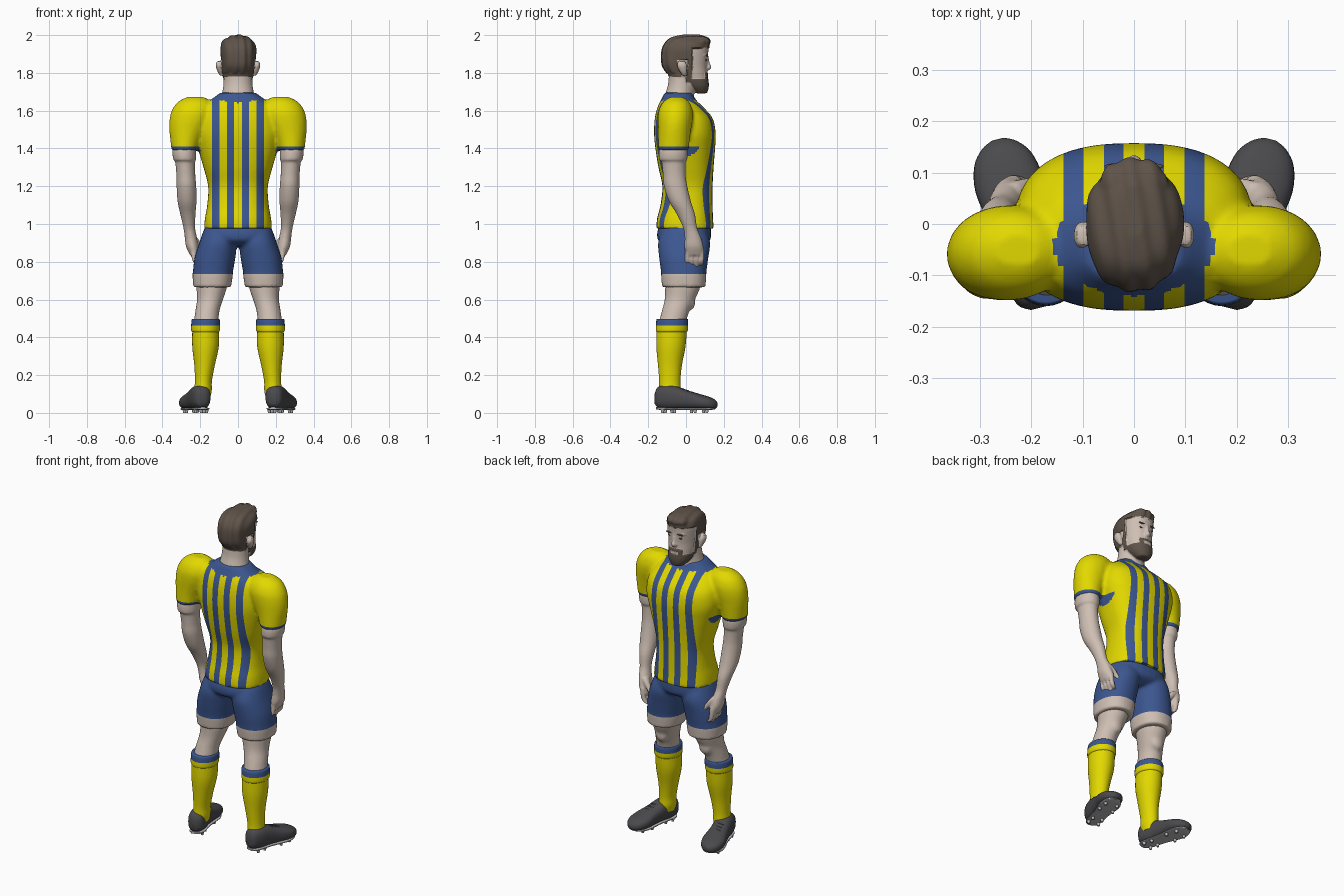
import bpy, bmesh, math
from mathutils import Vector, Matrix

COLOURS = {"yellow": (0.76, 0.69, 0.0), "blue": (0.045, 0.095, 0.28), "skin": (0.62, 0.52, 0.45),
           "hair_brown": (0.115, 0.088, 0.068), "boot_grey": (0.068, 0.068, 0.075), "sole_grey": (0.5, 0.5, 0.5)}
MATS = {}
for name, rgb in COLOURS.items():
    MATS[name] = bpy.data.materials.new(name)
    MATS[name].diffuse_color = (*rgb, 1)


def spline(rows, steps=4):
    """Catmull-Rom interpolation through rows of numbers."""
    out = []
    for i in range(len(rows) - 1):
        p = [rows[max(i - 1, 0)], rows[i], rows[i + 1], rows[min(i + 2, len(rows) - 1)]]
        for k in range(steps):
            t = k / steps
            out.append([0.5 * (2 * b + (c - a) * t + (2 * a - 5 * b + 4 * c - d) * t * t
                               + (3 * b - a - 3 * c + d) * t ** 3) for a, b, c, d in zip(*p)])
    return out + [list(rows[-1])]


def loft(bm, rows, side=1, power=2.0, n=32, matrix=Matrix()):
    """Closed tube from rows of (z, centre x, centre y, radius x, radius y)."""
    rings = []
    for z, cx, cy, rx, ry in spline(rows):
        ring = []
        for k in range(n):
            c, s = math.cos(math.tau * k / n), math.sin(math.tau * k / n)
            x = cx + rx * math.copysign(abs(c) ** (2 / power), c)
            y = cy + ry * math.copysign(abs(s) ** (2 / power), s)
            ring.append(bm.verts.new(matrix @ Vector((x * side, y, z))))
        rings.append(ring)
    faces = [bm.faces.new((a[k], a[(k + 1) % n], b[(k + 1) % n], b[k]))
             for a, b in zip(rings, rings[1:]) for k in range(n)]
    faces += [bm.faces.new(rings[0]), bm.faces.new(rings[-1])]
    bmesh.ops.recalc_face_normals(bm, faces=faces)


def blob(bm, centre, radii):
    m = Matrix.Translation(centre) @ Matrix.Diagonal((*radii, 1))
    bmesh.ops.create_uvsphere(bm, u_segments=16, v_segments=10, radius=1, matrix=m)


def finish(name, bm, mats, rule=None, voxel=0, cuts=(), shape=None, angle=50):
    """Make an object, optionally fuse its parts, cut colour edges and colour by rule."""
    me = bpy.data.meshes.new(name)
    bm.to_mesh(me)
    bm.free()
    ob = bpy.data.objects.new(name, me)
    bpy.context.collection.objects.link(ob)
    if voxel:
        r = ob.modifiers.new("fuse", 'REMESH')
        r.mode, r.voxel_size = 'VOXEL', voxel
        s = ob.modifiers.new("soften", 'SMOOTH')
        s.factor, s.iterations = 0.5, 3
        fused = bpy.data.meshes.new_from_object(ob.evaluated_get(bpy.context.evaluated_depsgraph_get()))
        ob.modifiers.clear()
        ob.data = me = fused
        me.name = name
    me.materials.clear()
    for m in mats:
        me.materials.append(MATS[m])
    bm = bmesh.new()
    bm.from_mesh(me)
    for axis, value in cuts:
        no = Vector((axis == 'x', axis == 'y', axis == 'z'))
        bmesh.ops.bisect_plane(bm, geom=bm.verts[:] + bm.edges[:] + bm.faces[:],
                               plane_co=no * value, plane_no=no)
    if rule:
        for f in bm.faces:
            f.material_index = rule(f.calc_center_median())
    if shape:
        bm.normal_update()
        moves = [(v, v.normal * shape(v.co)) for v in bm.verts]
        for v, d in moves:
            v.co += d
    bm.to_mesh(me)
    bm.free()
    bpy.ops.object.select_all(action='DESELECT')
    ob.select_set(True)
    bpy.context.view_layer.objects.active = ob
    bpy.ops.object.shade_smooth_by_angle(angle=math.radians(angle))
    return ob


# Shirt: torso and puffed sleeves fused, striped by x
bm = bmesh.new()
loft(bm, [(.975, 0, -.005, .18, .152), (1.03, 0, -.005, .175, .148), (1.1, 0, .003, .163, .138),
          (1.2, 0, .008, .158, .133), (1.3, 0, 0, .183, .146), (1.4, 0, -.004, .212, .158),
          (1.48, 0, -.006, .232, .163), (1.56, 0, -.012, .225, .153), (1.62, 0, -.03, .195, .12),
          (1.66, 0, -.04, .14, .09), (1.695, 0, -.04, .095, .075)], power=2.5, n=48)
for side in (1, -1):
    loft(bm, [(1.672, .225, -.05, .045, .035), (1.645, .23, -.052, .09, .07), (1.6, .238, -.055, .113, .09),
              (1.55, .25, -.057, .113, .092), (1.5, .265, -.06, .099, .087), (1.45, .277, -.063, .082, .083),
              (1.388, .284, -.067, .068, .08)], side)


def shirt_rule(c):
    x = abs(c.x)
    cuff = x > .2 and c.z < 1.41
    collar = c.z > 1.6 and (x / .155) ** 2 + ((c.y + .04) / .1) ** 2 < 1
    stripe = .02 < x < .058 or .098 < x < .137
    return 1 if cuff or collar or stripe else 0


finish("shirt", bm, ["yellow", "blue"], shirt_rule, .011,
       [('x', s * v) for s in (1, -1) for v in (.02, .058, .098, .137)] + [('z', 1.41)])

# Shorts: pelvis and two legs, with a skin-toned hem
bm = bmesh.new()
loft(bm, [(1.0, 0, -.005, .168, .135), (.95, 0, -.01, .185, .143), (.91, 0, -.01, .17, .135),
          (.885, 0, -.01, .1, .09)], power=2.4)
for side in (1, -1):
    loft(bm, [(.96, .095, -.01, .09, .12), (.9, .105, -.01, .1, .138), (.82, .122, -.012, .108, .13),
              (.745, .133, -.012, .106, .12), (.73, .134, -.012, .107, .12),
              (.665, .137, -.012, .1, .115)], side, 2.2)
finish("shorts", bm, ["blue", "skin"], lambda c: int(c.z < .735), .01, [('z', .735)])

# Bare knees
bm = bmesh.new()
for side in (1, -1):
    loft(bm, [(.72, .137, -.012, .085, .098), (.66, .14, -.018, .08, .092), (.6, .148, -.033, .069, .08),
              (.54, .162, -.055, .064, .073), (.47, .17, -.075, .065, .072)], side)
    blob(bm, (.148 * side, .025, .59), (.04, .025, .045))
finish("knees", bm, ["skin"], voxel=.01)

# Socks: turned-over cuff with a blue top band
bm = bmesh.new()
for side in (1, -1):
    loft(bm, [(.435, .172, -.076, .07, .08), (.35, .172, -.08, .07, .077), (.25, .177, -.085, .054, .063),
              (.17, .183, -.086, .045, .056), (.12, .185, -.086, .046, .057), (.08, .187, -.086, .04, .05)], side)
    loft(bm, [(.498, .171, -.073, .069, .078), (.49, .171, -.073, .075, .084), (.44, .172, -.075, .076, .085),
              (.428, .172, -.076, .07, .08)], side)
finish("socks", bm, ["yellow", "blue"], lambda c: int(c.z > .462), cuts=[('z', .462)])

# Arms: rolled hem, elbow, forearm, palm, fingers and thumb
bm = bmesh.new()
for side in (1, -1):
    loft(bm, [(1.44, .28, -.065, .055, .065), (1.385, .284, -.067, .063, .076), (1.34, .282, -.068, .06, .074),
              (1.33, .28, -.066, .053, .064), (1.26, .276, -.062, .05, .06), (1.2, .273, -.055, .052, .062),
              (1.12, .27, -.032, .05, .058), (1.05, .265, 0, .04, .048), (.98, .258, .022, .031, .037),
              (.93, .25, .036, .032, .043), (.88, .242, .042, .033, .05), (.835, .23, .045, .024, .048)], side)
    for i, tip in enumerate((.785, .767, .762, .78)):
        y = .006 + i * .026
        loft(bm, [(.87, .236, y, .014, .0125), (.825, .232, y, .015, .0125), (.795, .222, y - .002, .014, .012),
                  (tip, .205, y - .004, .009, .008)], side, n=12)
    loft(bm, [(.93, .237, .06, .02, .022), (.9, .215, .07, .019, .019), (.865, .19, .078, .014, .014),
              (.835, .177, .08, .009, .01)], side, n=12)
finish("arms", bm, ["skin"], voxel=.0065)

# Head: skull, neck, nose, ears and swept-up quiff, with hair and beard by region
bm = bmesh.new()
loft(bm, [(1.695, 0, .075, .035, .035), (1.73, 0, .052, .062, .066), (1.78, 0, .018, .077, .097),
          (1.83, 0, -.004, .085, .116), (1.88, 0, -.006, .09, .122), (1.93, 0, -.002, .092, .121),
          (1.965, 0, .008, .08, .11), (1.985, 0, .015, .055, .09), (1.997, 0, .025, .02, .05)], power=2.2, n=40)
loft(bm, [(1.65, 0, -.035, .1, .08), (1.69, 0, -.033, .085, .076), (1.74, 0, -.025, .077, .07),
          (1.8, 0, -.02, .075, .07)])
loft(bm, [(1.885, 0, .108, .01, .012), (1.85, 0, .112, .012, .015), (1.828, 0, .114, .018, .021),
          (1.815, 0, .108, .016, .015)], n=16)
blob(bm, (0, .075, 1.965), (.068, .052, .028))
blob(bm, (0, .098, 1.775), (.026, .018, .009))
blob(bm, (0, .092, 1.893), (.062, .026, .01))
for side in (1, -1):
    loft(bm, [(1.862, .1, -.022, .012, .018), (1.84, .102, -.022, .016, .027), (1.81, .096, -.015, .014, .02),
              (1.785, .088, -.008, .008, .01)], side, n=16)


def is_hair(c):
    x, y, z = abs(c.x), c.y, c.z
    if x > .086 and 1.775 < z < 1.868 and -.055 < y < .012:
        return False
    scalp = z > 1.932 - .1 * max(0, x - .05) or (y < .03 and z > 1.865) or (y < -.025 and z > 1.785 - .1 * (y + .1))
    sideburn = 0 < y < .032 and z > 1.75
    mouth = x < .024 and 1.767 < z < 1.782
    beard = y > .03 + (1.74 - z) * .6 and (z < 1.767 or (x < .045 and z < 1.8)) and z < 1.8
    return scalp or sideburn or (beard and not mouth)


def hair_relief(c):
    if not is_hair(c):
        return 0
    return .003 + (.0025 * math.sin(150 * c.x + 25 * c.y) if c.z > 1.8 else 0)


finish("head", bm, ["skin", "hair_brown"], lambda c: int(is_hair(c)), .0055, shape=hair_relief, angle=30)

# Eyes and eyebrows
bm = bmesh.new()
for side in (1, -1):
    blob(bm, (.034 * side, .105, 1.868), (.013, .005, .005))
    blob(bm, (.036 * side, .112, 1.892), (.022, .006, .005))
finish("eyes_and_brows", bm, ["hair_brown"])

# Boots, built along their length and turned outward
boots, soles, laces = bmesh.new(), bmesh.new(), bmesh.new()
for side in (1, -1):
    turn = Matrix.Translation((.224 * side, 0, 0)) @ Matrix.Rotation(-side * math.radians(14), 4, 'Z')
    lay = turn @ Matrix(((1, 0, 0, 0), (0, 0, 1, 0), (0, 1, 0, 0), (0, 0, 0, 1)))
    loft(boots, [(-.168, 0, .075, .018, .03), (-.15, 0, .083, .042, .055), (-.1, 0, .083, .052, .064),
                 (-.05, 0, .08, .053, .06), (.01, 0, .069, .057, .05), (.08, 0, .058, .067, .04),
                 (.13, 0, .051, .057, .032), (.158, 0, .046, .035, .022), (.17, 0, .043, .012, .01)],
         side, 2.5, matrix=lay)
    loft(soles, [(-.16, 0, .024, .02, .006), (-.13, 0, .022, .042, .006), (-.03, 0, .021, .045, .006),
                 (.08, 0, .02, .06, .006), (.135, 0, .022, .044, .006), (.158, 0, .026, .018, .006)],
         side, 4, matrix=lay)
    for x, y in [(s * w, y) for s in (1, -1) for w, y in ((.03, -.12), (.028, -.07), (.04, .04), (.035, .105))]:
        bmesh.ops.create_cone(soles, cap_ends=True, segments=10, radius1=.007, radius2=.011, depth=.022,
                              matrix=turn @ Matrix.Translation((x, y, .011)))
    for i in range(4):
        blob(laces, turn @ Vector((0, -.015 + i * .024, .124 - i * .0085)), (.028, .005, .006))
finish("boots", boots, ["boot_grey"])
finish("soles_and_studs", soles, ["sole_grey"])
finish("laces", laces, ["boot_grey"])
